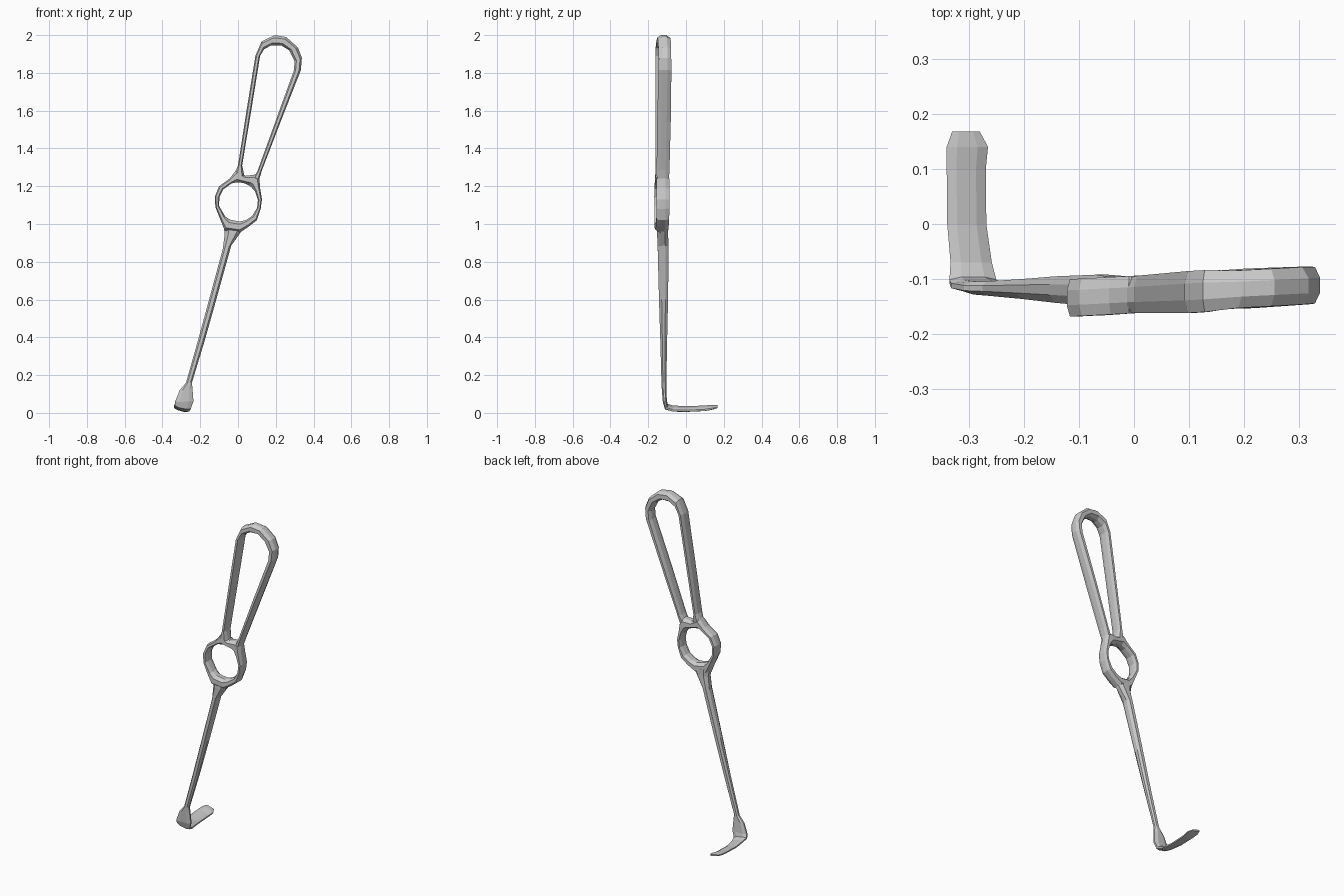
import bpy, bmesh, math
from mathutils import Vector

# chamfered bar section: (position across 0..1, depth -1..1)
SECTION = [(0, -.4), (.25, -1), (.75, -1), (1, -.4), (1, .4), (.75, 1), (.25, 1), (0, .4)]


def band(name, stations, closed=False):
    """Sweep the section; station = (xa, za, xb, zb, y, half depth, pitch in degrees)."""
    bm = bmesh.new()
    loops = []
    for xa, za, xb, zb, y, h, pitch in stations:
        a, b = Vector((xa, y, za)), Vector((xb, y, zb))
        d = Vector((0, math.cos(math.radians(pitch)), math.sin(math.radians(pitch)))) * h
        loops.append([bm.verts.new(a.lerp(b, u) + d * v) for u, v in SECTION])
    n, m = len(loops), len(SECTION)
    for i in range(n if closed else n - 1):
        p, q = loops[i], loops[(i + 1) % n]
        for k in range(m):
            j = (k + 1) % m
            bm.faces.new((p[k], p[j], q[j], q[k]))
    if not closed:
        bm.faces.new(loops[0])
        bm.faces.new(loops[-1])
    bmesh.ops.recalc_face_normals(bm, faces=bm.faces)
    me = bpy.data.meshes.new(name)
    bm.to_mesh(me)
    bm.free()
    ob = bpy.data.objects.new(name, me)
    bpy.context.collection.objects.link(ob)
    return ob


def mid_y(x):
    return -.128 + .05 * x   # the grip is turned slightly about z


# teardrop handle loop: outer point, inner point, half depth
grip = [(-.02, 1.265, .035, 1.25, .032), (0, 1.31, .022, 1.31, .034),
        (.045, 1.6, .07, 1.6, .036), (.092, 1.89, .117, 1.89, .038),
        (.125, 1.967, .138, 1.925, .038), (.195, 2.0, .175, 1.945, .034),
        (.255, 1.99, .23, 1.945, .034), (.317, 1.935, .27, 1.92, .034),
        (.338, 1.88, .30, 1.86, .033), (.333, 1.815, .295, 1.81, .034),
        (.225, 1.54, .197, 1.54, .036), (.127, 1.285, .103, 1.28, .034),
        (.112, 1.235, .085, 1.25, .032)]
band("handle_loop", [(a, b, c, d, mid_y(a), h, 0) for a, b, c, d, h in grip])

# finger ring, its outline swelling where the handle and shaft meet it
outline = [(.127, 1.13), (.117, 1.19), (.113, 1.25), (.095, 1.262), (.04, 1.255), (-.01, 1.285),
           (-.045, 1.24), (-.10, 1.20), (-.122, 1.147), (-.12, 1.09), (-.09, 1.015),
           (-.07, .965), (.01, .955), (.055, .985), (.10, 1.02), (.12, 1.08)]
cx, cz, r = .002, 1.117, .104
ring = []
for x, z in outline:
    t = math.atan2(z - cz, x - cx)
    ring.append((x, z, cx + r * math.cos(t), cz + r * math.sin(t), mid_y(x), .034, 0))
band("finger_ring", ring, closed=True)

# tapering shaft flaring into the root of the blade
band("shaft", [(-.078, .995, .03, .98, -.124, .029, 0), (-.07, .95, .01, .95, -.124, .029, 0),
               (-.08, .87, -.036, .885, -.121, .029, 0), (-.153, .6, -.115, .6, -.119, .024, 0),
               (-.213, .38, -.177, .38, -.118, .018, 0), (-.275, .16, -.244, .16, -.117, .013, 0),
               (-.309, .12, -.241, .13, -.116, .012, 0)])

# hooked blade: bends back at the bottom to a slightly raised tip
band("blade", [(-.309, .12, -.241, .13, -.116, .012, 0), (-.332, .06, -.236, .062, -.112, .011, 10),
               (-.335, .042, -.25, .024, -.104, .012, 50), (-.333, .034, -.258, .012, -.07, .011, 90),
               (-.339, .03, -.268, .01, 0, .01, 90), (-.34, .034, -.269, .015, .1, .01, 90),
               (-.34, .038, -.265, .022, .14, .009, 90), (-.33, .04, -.28, .028, .168, .005, 90)])
